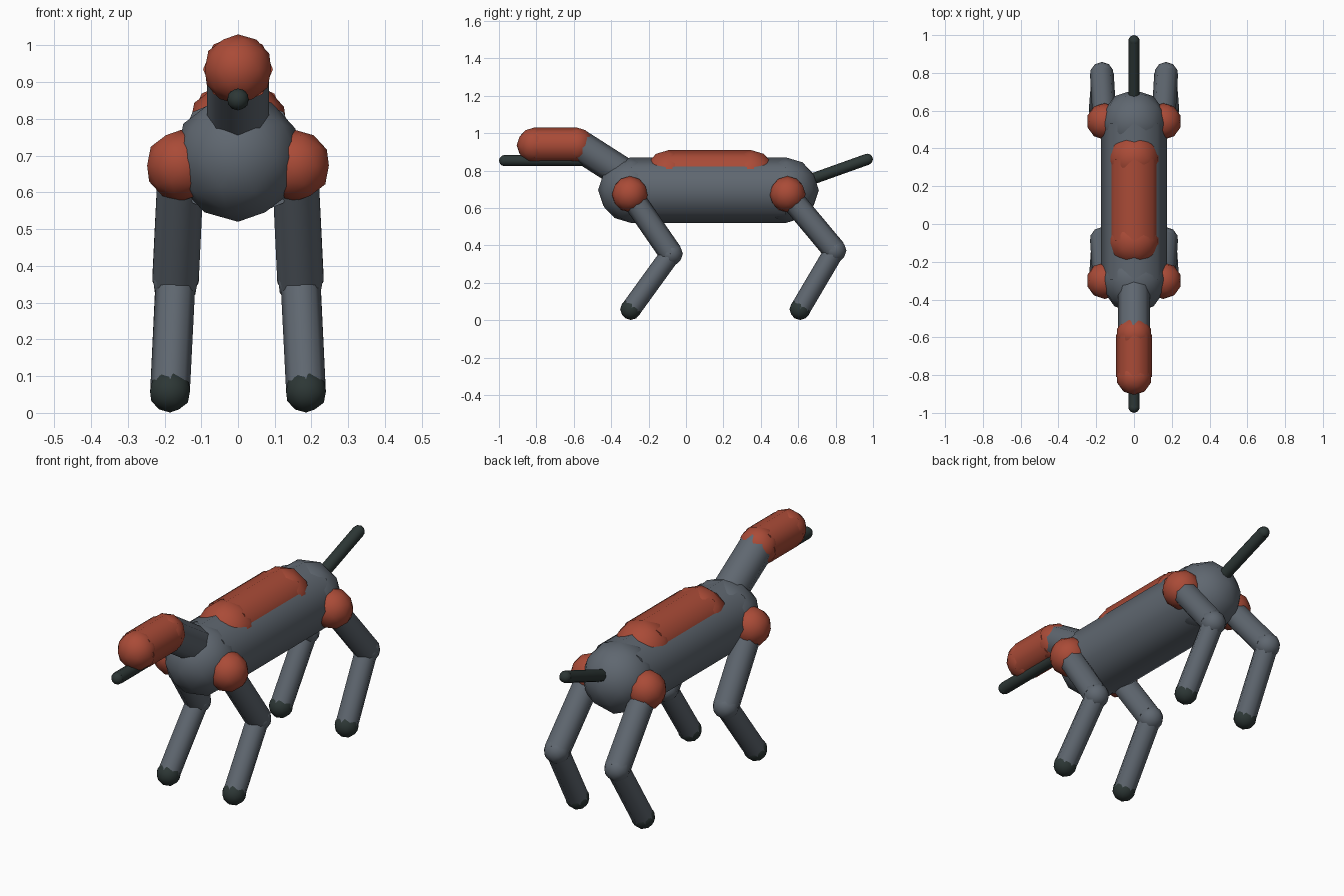
import bpy, bmesh, math
from mathutils import Vector, Matrix

old = bpy.data.objects.get("Cube")
if old:
    bpy.data.objects.remove(old, do_unlink=True)


def material(name, rgb):
    m = bpy.data.materials.new(name)
    m.use_nodes = True
    m.diffuse_color = (*rgb, 1)
    m.node_tree.nodes["Principled BSDF"].inputs["Base Color"].default_value = (*rgb, 1)
    return m


grey = material("slate grey", (0.115, 0.136, 0.162))
red = material("rust red", (0.40, 0.07, 0.038))
dark = material("charcoal", (0.026, 0.038, 0.036))


def add_ball(bm, centre, r):
    bmesh.ops.create_icosphere(bm, subdivisions=2, radius=r,
                               matrix=Matrix.Translation(centre))


def add_tube(bm, a, b, r):
    """Eight-sided tube from a to b, one ridge kept facing sideways."""
    z = (b - a).normalized()
    x = (Vector((1, 0, 0)) - z * z.x).normalized()
    turn = Matrix((x, z.cross(x), z)).transposed().to_4x4()
    bmesh.ops.create_cone(bm, cap_ends=True, segments=8, radius1=r, radius2=r,
                          depth=(b - a).length,
                          matrix=Matrix.Translation((a + b) / 2) @ turn)


def part(name, mat, r, a, b=None, balls=True):
    """A ball at a, or a tube from a to b with optional round ends."""
    bm = bmesh.new()
    a = Vector(a)
    if b is None:
        add_ball(bm, a, r)
    else:
        b = Vector(b)
        add_tube(bm, a, b, r)
        if balls:
            add_ball(bm, a, r)
            add_ball(bm, b, r)
    mesh = bpy.data.meshes.new(name)
    bm.to_mesh(mesh)
    bm.free()
    mesh.materials.append(mat)
    ob = bpy.data.objects.new(name, mesh)
    bpy.context.collection.objects.link(ob)
    bpy.context.view_layer.objects.active = ob
    ob.select_set(True)
    bpy.ops.object.shade_smooth_by_angle(angle=math.radians(50))
    ob.select_set(False)
    return ob


# Trunk and back plate
part("body", grey, 0.175, (0, -0.295, 0.695), (0, 0.535, 0.695))
part("back_plate", red, 0.14, (0, -0.09, 0.77), (0, 0.345, 0.77))

# Neck, head and muzzle
part("neck", grey, 0.085, (0, -0.29, 0.755), (0, -0.58, 0.94), balls=False)
part("head", red, 0.095, (0, -0.81, 0.935), (0, -0.585, 0.935))
part("muzzle", dark, 0.03, (0, -0.97, 0.853), (0, -0.56, 0.853))

# Tail
part("tail", dark, 0.03, (0, 0.55, 0.71), (0, 0.97, 0.86))

# Four legs: joint, upper leg, lower leg, foot
legs = {"front": (-0.3, -0.08, 0.355, -0.295), "rear": (0.543, 0.795, 0.372, 0.61)}
for end, (hip_y, knee_y, knee_z, foot_y) in legs.items():
    for side, s in (("left", 1), ("right", -1)):
        tag = f"{end}_{side}_"
        hip = (0.155 * s, hip_y, 0.673)
        knee = (0.17 * s, knee_y, knee_z)
        foot = (0.185 * s, foot_y, 0.058)
        part(tag + "joint", red, 0.097, hip)
        part(tag + "upper_leg", grey, 0.063, hip, knee)
        part(tag + "lower_leg", grey, 0.054, knee, foot, balls=False)
        part(tag + "foot", dark, 0.057, foot)
